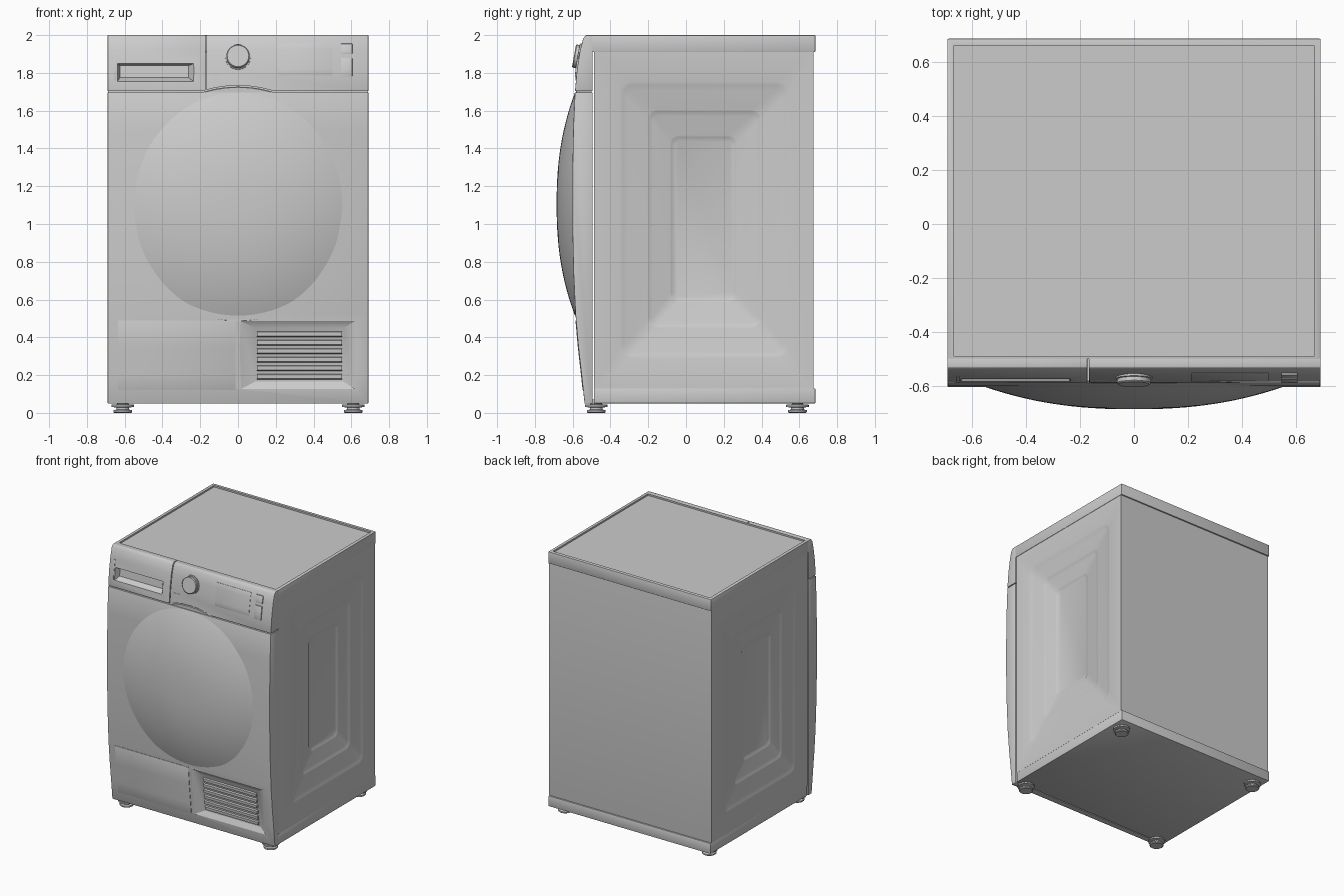
import bpy, bmesh, math
from mathutils import Matrix

if "Cube" in bpy.data.objects:
    bpy.data.objects.remove(bpy.data.objects["Cube"])

# Front curve of the machine as (z, y)
FRONT = [(0.05, -.537), (0.2, -.553), (0.35, -.57), (0.52, -.585), (0.75, -.596),
         (1.0, -.602), (1.25, -.602), (1.5, -.597), (1.7, -.588), (1.82, -.577),
         (1.92, -.561), (1.98, -.545), (2.0, -.53)]


def front_y(z):
    for (za, ya), (zb, yb) in zip(FRONT, FRONT[1:]):
        if z <= zb:
            break
    return ya + (yb - ya) * (z - za) / (zb - za)


def finish(name, bm, bevel=0, angle=30):
    bmesh.ops.recalc_face_normals(bm, faces=bm.faces)
    me = bpy.data.meshes.new(name)
    bm.to_mesh(me)
    bm.free()
    ob = bpy.data.objects.new(name, me)
    bpy.context.collection.objects.link(ob)
    if bevel:
        m = ob.modifiers.new("bevel", 'BEVEL')
        m.width, m.segments, m.limit_method = bevel, 2, 'ANGLE'
        m.angle_limit = math.radians(40)
        apply(ob, m)
    smooth(ob, angle)
    return ob


def activate(ob):
    bpy.ops.object.select_all(action='DESELECT')
    ob.select_set(True)
    bpy.context.view_layer.objects.active = ob


def apply(ob, mod):
    activate(ob)
    bpy.ops.object.modifier_apply(modifier=mod.name)


def smooth(ob, angle=30):
    activate(ob)
    bpy.ops.object.shade_smooth_by_angle(angle=math.radians(angle))


def cut(ob, cutter):
    m = ob.modifiers.new("cut", 'BOOLEAN')
    m.operation, m.solver, m.object = 'DIFFERENCE', 'EXACT', cutter
    apply(ob, m)
    bpy.data.objects.remove(cutter)
    smooth(ob)


def skin(bm, loops):
    """Bridge a list of equal-length vertex loops and cap both ends."""
    rings = [[bm.verts.new(p) for p in loop] for loop in loops]
    n = len(rings[0])
    for a, b in zip(rings, rings[1:]):
        for i in range(n):
            j = (i + 1) % n
            bm.faces.new((a[i], a[j], b[j], b[i]))
    bm.faces.new(rings[0])
    bm.faces.new(rings[-1])


def box(name, x, y, z, bevel=0.004):
    bm = bmesh.new()
    skin(bm, [[(x[0], y[0], h), (x[1], y[0], h), (x[1], y[1], h), (x[0], y[1], h)] for h in z])
    return finish(name, bm, bevel)


def curved_panel(name, x0, x1, z0, z1, proud=0.0, back=-.495, bevel=0.003):
    """Solid whose front follows the machine's front curve."""
    zs = [z0] + [z for z, _ in FRONT if z0 + .001 < z < z1 - .001] + [z1]
    outline = [(front_y(z) - proud, z) for z in zs] + [(back, z1), (back, z0)]
    bm = bmesh.new()
    skin(bm, [[(x, y, z) for y, z in outline] for x in (x0, x1)])
    return finish(name, bm, bevel)


def frustum(name, outer, inner, d0, d1, bevel=0):
    """Tapered block; rectangles are x0,x1,z0,z1 at depths behind the front curve."""
    bm = bmesh.new()
    skin(bm, [[(x, front_y(z) + d, z) for x, z in ((a, c), (b, c), (b, e), (a, e))]
              for (a, b, c, e), d in ((outer, d0), (inner, d1))])
    return finish(name, bm, bevel)


def lathe(name, prof, loc, tilt=0, n=64):
    bm = bmesh.new()
    skin(bm, [[(r * math.cos(2 * math.pi * i / n), r * math.sin(2 * math.pi * i / n), h)
               for i in range(n)] for r, h in prof])
    bm.transform(Matrix.Translation(loc) @ Matrix.Rotation(math.radians(tilt), 4, 'X'))
    return finish(name, bm)


def rounded_rect(x, y0, y1, z0, z1, r, k=6):
    pts = []
    for c, (cy, cz) in enumerate(((y1 - r, z1 - r), (y0 + r, z1 - r), (y0 + r, z0 + r), (y1 - r, z0 + r))):
        for i in range(k):
            a = math.pi / 2 * (c + i / (k - 1))
            pts.append((x, cy + r * math.cos(a), cz + r * math.sin(a)))
    return pts


# Cabinet with stepped embossing on both sides
steps = [(.687, -.488, .675, .128, 1.912, .004),
         (.687, -.35, .545, .29, 1.755, .06), (.683, -.335, .53, .305, 1.735, .055),
         (.674, -.31, .508, .33, 1.705, .04),
         (.674, -.205, .40, .45, 1.605, .05), (.670, -.195, .39, .46, 1.595, .045),
         (.661, -.175, .37, .48, 1.57, .03),
         (.661, -.085, .27, .585, 1.47, .045), (.657, -.078, .262, .593, 1.46, .04),
         (.649, -.06, .245, .61, 1.44, .03)]
bm = bmesh.new()
skin(bm, [rounded_rect(-s[0], *s[1:]) for s in reversed(steps)] + [rounded_rect(*s) for s in steps])
finish("cabinet", bm, angle=40)

# Plinth and lid with a shallow sunken top
box("plinth", (-.687, .687), (-.488, .685), (.05, .13))
lid = box("lid", (-.69, .69), (-.5, .685), (1.91, 2.0))
cut(lid, box("lid_cutter", (-.665, .665), (-.49, .66), (1.988, 2.05), 0))

# Lower front panel with vent recess
front = curved_panel("front_panel", -.69, .69, .05, 1.697)
cut(front, frustum("vent_cutter", (-.005, .635, .115, .495), (.09, .56, .165, .45), -.006, .022))
curved_panel("service_flap", -.635, -.012, .12, .49, .003, -.52, .002)
for i in range(6):
    z = .192 + i * .045
    frustum(f"vent_slat_{i + 1}", (.10, .55, z - .011, z + .011), (.10, .55, z - .016, z + .016),
            .008, .03)

# Control panel and drawer, arched over the door
ring_c = (0, 0, 1.105)
control = curved_panel("control_panel", -.167, .69, 1.703, 2.0)
drawer = curved_panel("drawer_front", -.69, -.172, 1.703, 2.0)
for ob in (control, drawer):
    cut(ob, lathe("arch_cutter", [(.628, .3), (.628, .9)], ring_c, 90))
lathe("door_surround", [(.622, .5), (.622, .58), (.618, .583)], ring_c, 90, 96)
cut(drawer, frustum("grip_cutter", (-.64, -.232, 1.753, 1.85), (-.625, -.262, 1.775, 1.838), -.004, .04))
curved_panel("drawer_mark", -.657, -.645, 1.76, 1.905, .003, -.52, .001)

# Display, buttons, indicator
curved_panel("display", .21, .50, 1.785, 1.955, .002, -.52, .001)
curved_panel("upper_button", .545, .605, 1.90, 1.955, .008, -.52, .003)
curved_panel("lower_button", .545, .605, 1.78, 1.88, .008, -.52, .003)
curved_panel("indicator", -.145, -.09, 1.787, 1.793, .002, -.52, 0)

# Dial
lathe("dial", [(.068, -.02), (.068, .006), (.062, .008), (.062, .022), (.057, .027), (.01, .027)],
      (0, front_y(1.885), 1.885), 80, 48)

# Domed door
R, D, N = .59, .097, 24
dome = [(R, .56)]
for i in range(N):
    r = R * math.cos(math.pi / 2 * i / N)
    dome.append((r, .588 + D * (1 - (r / R) ** 2.3)))
lathe("door", dome, ring_c, 90, 96)

# Feet
for sx, side in ((-1, "left"), (1, "right")):
    for y, end in ((-.475, "front"), (.59, "back")):
        lathe(f"{end}_{side}_foot", [(.045, 0), (.05, .004), (.05, .014), (.034, .018), (.034, .028),
                                     (.06, .032), (.06, .043), (.03, .046), (.03, .07)],
              (sx * .61, y, 0), 0, 24)
